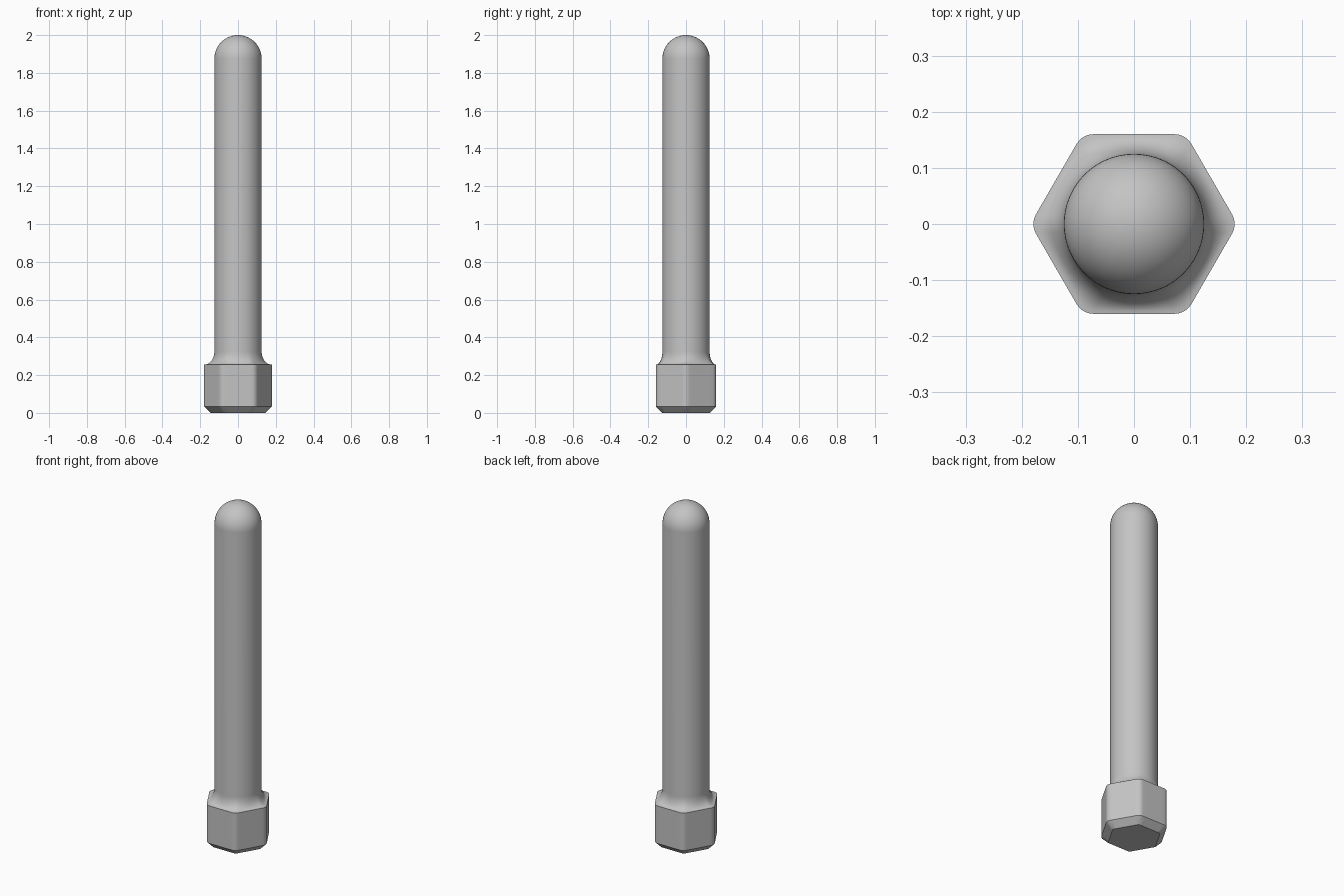
import bpy, bmesh
from math import sin, cos, pi, tan, radians
from mathutils import Vector

if "Cube" in bpy.data.objects:
    bpy.data.objects.remove(bpy.data.objects["Cube"], do_unlink=True)

APOTHEM, CORNER, SHAFT = 0.16, 0.035, 0.125
RIM, FILLET, TOP = 0.255, 0.07, 2.0


def hexagon(inset=0.0, arc=6, flat=8):
    """Rounded hexagon outline, moved inward by inset."""
    r = CORNER - inset
    centre = (APOTHEM - CORNER) / cos(pi / 6)
    half = (APOTHEM - CORNER) * tan(pi / 6)
    pts = []
    for k in range(6):
        a = k * pi / 3
        c = Vector((cos(a), sin(a))) * centre
        for i in range(arc + 1):
            b = a - pi / 6 + i * pi / 3 / arc
            pts.append(c + Vector((cos(b), sin(b))) * r)
        # points along the flat to the next corner
        n = a + pi / 6
        along = Vector((-sin(n), cos(n)))
        mid = Vector((cos(n), sin(n))) * (APOTHEM - inset)
        for i in range(1, flat):
            pts.append(mid + along * half * (2 * i / flat - 1))
    return pts


outer = hexagon()
circle = [p.normalized() for p in outer]

# Hexagonal head with a chamfered foot
rings = [(hexagon(CORNER), 0.0), (outer, CORNER), (outer, RIM)]

# Concave fillet from the head to the round shaft
for i in range(1, 11):
    a = i / 10 * pi / 2
    ring = [p.lerp(c * SHAFT, sin(a)) for p, c in zip(outer, circle)]
    rings.append((ring, RIM + FILLET * (1 - cos(a))))

# Shaft and dome
for i in range(16):
    a = i / 16 * pi / 2
    rings.append(([c * SHAFT * cos(a) for c in circle], TOP - SHAFT + SHAFT * sin(a)))

bm = bmesh.new()
loops = [[bm.verts.new((p.x, p.y, z)) for p in ring] for ring, z in rings]
count = len(outer)
for low, high in zip(loops, loops[1:]):
    for i in range(count):
        j = (i + 1) % count
        bm.faces.new((low[i], low[j], high[j], high[i]))
tip = bm.verts.new((0, 0, TOP))
for i in range(count):
    bm.faces.new((loops[-1][i], loops[-1][(i + 1) % count], tip))
bm.faces.new(loops[0][::-1])
bmesh.ops.remove_doubles(bm, verts=bm.verts[:], dist=0.0001)
bmesh.ops.recalc_face_normals(bm, faces=bm.faces[:])

mesh = bpy.data.meshes.new("hex_head_pin")
bm.to_mesh(mesh)
bm.free()
pin = bpy.data.objects.new("hex_head_pin", mesh)
bpy.context.collection.objects.link(pin)

# Plain grey metal
grey = bpy.data.materials.new("plain grey")
grey.use_nodes = True
colour = (0.55, 0.55, 0.55, 1)
grey.diffuse_color = colour
grey.node_tree.nodes["Principled BSDF"].inputs["Base Color"].default_value = colour
mesh.materials.append(grey)

bpy.ops.object.select_all(action="DESELECT")
pin.select_set(True)
bpy.context.view_layer.objects.active = pin
bpy.ops.object.shade_smooth_by_angle(angle=radians(30))
